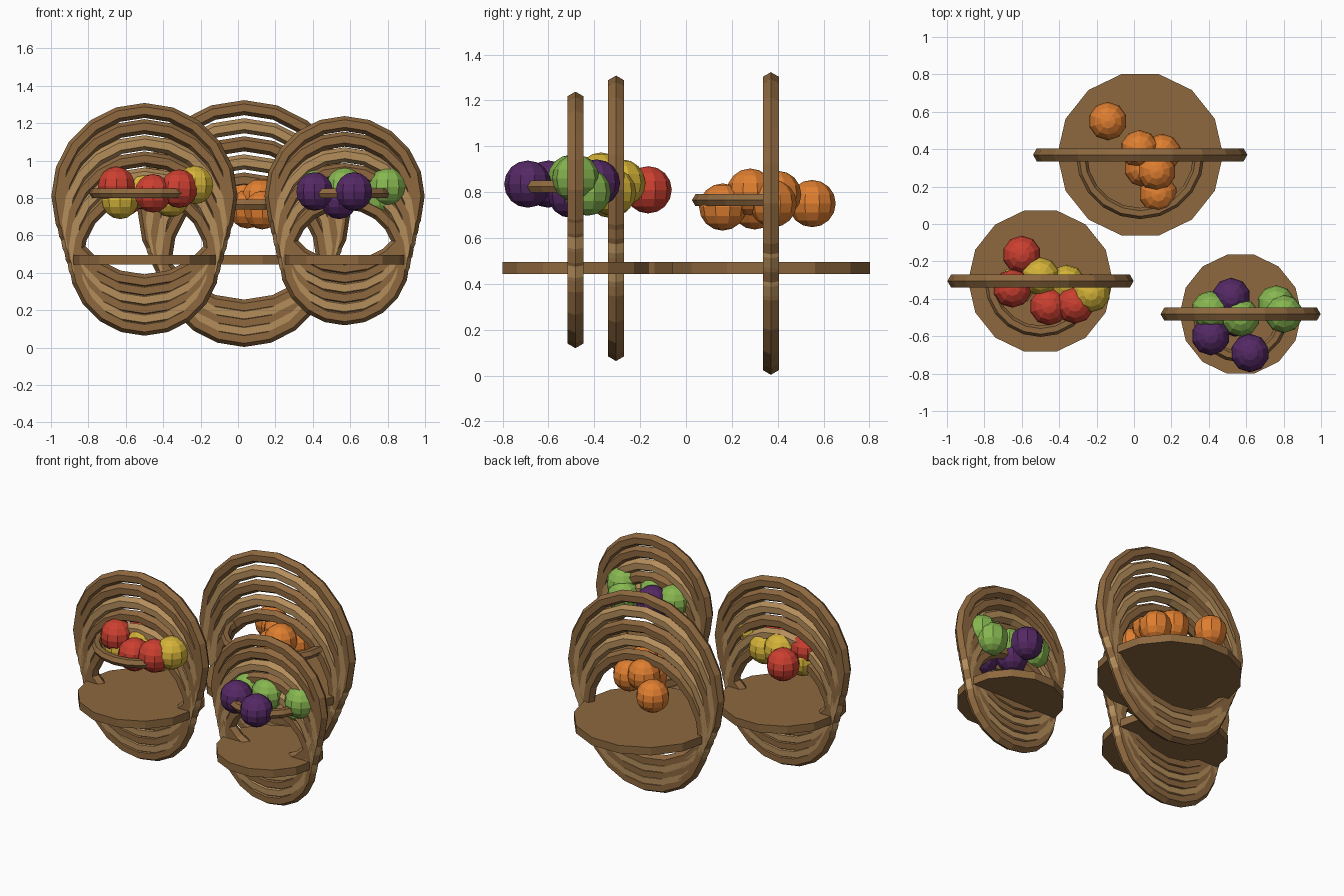
import bpy
import bmesh
from math import pi, cos, sin, radians
from mathutils import Matrix, Vector

cube = bpy.data.objects.get("Cube")
if cube:
    bpy.data.objects.remove(cube, do_unlink=True)


def material(name, rgb):
    m = bpy.data.materials.new(name)
    m.use_nodes = True
    m.diffuse_color = (*rgb, 1)
    bsdf = m.node_tree.nodes["Principled BSDF"]
    bsdf.inputs["Base Color"].default_value = (*rgb, 1)
    bsdf.inputs["Roughness"].default_value = 0.8
    return m


MATS = {
    "dark": material("dark wicker", (0.27, 0.14, 0.05)),
    "light": material("light wicker", (0.46, 0.27, 0.105)),
    "red": material("red fruit", (0.60, 0.05, 0.03)),
    "yellow": material("yellow fruit", (0.66, 0.45, 0.04)),
    "orange": material("orange fruit", (0.74, 0.21, 0.03)),
    "purple": material("purple fruit", (0.09, 0.022, 0.13)),
    "green": material("green fruit", (0.24, 0.47, 0.08)),
}


def add_object(name, bm, colour, location):
    bmesh.ops.recalc_face_normals(bm, faces=bm.faces)
    mesh = bpy.data.meshes.new(name)
    bm.to_mesh(mesh)
    bm.free()
    mesh.materials.append(MATS[colour])
    ob = bpy.data.objects.new(name, mesh)
    ob.location = location
    bpy.context.collection.objects.link(ob)
    return ob


def hoop(name, colour, location, radius, tube, steps, start=0, sweep=2 * pi, upright=True):
    """Six-sided tube bent round a circle, or round part of one."""
    bm = bmesh.new()
    closed = sweep > 6
    loops = []
    for i in range(steps if closed else steps + 1):
        a = start + sweep * i / steps
        loop = []
        for k in range(6):
            b = k * pi / 3
            rad = radius + tube * cos(b)
            side = tube * sin(b)
            u, v = rad * cos(a), rad * sin(a)
            loop.append(bm.verts.new((u, side, v) if upright else (u, v, side)))
        loops.append(loop)
    pairs = list(zip(loops, loops[1:]))
    if closed:
        pairs.append((loops[-1], loops[0]))
    for p, q in pairs:
        for k in range(6):
            n = (k + 1) % 6
            bm.faces.new((p[k], p[n], q[n], q[k]))
    if not closed:
        bm.faces.new(loops[0])
        bm.faces.new(loops[-1])
    return add_object(name, bm, colour, location)


def disc(name, location, radius):
    bm = bmesh.new()
    bmesh.ops.create_cone(bm, cap_ends=True, segments=14, radius1=radius, radius2=radius,
                          depth=0.052, matrix=Matrix.Rotation(radians(90), 4, "Z"))
    return add_object(name, bm, "dark", location)


def fruit(name, colour, location, radius=0.103):
    bm = bmesh.new()
    bmesh.ops.create_uvsphere(bm, u_segments=10, v_segments=8, radius=radius)
    return add_object(name, bm, colour, location)


BASE_Z = 0.47
TUBE = 0.04


def basket(name, x, y, outer, base, rings, height):
    disc(name + "_base", (x, y, BASE_Z), base)
    top = outer - TUBE
    # standing hoops grow wider as they climb
    for i in range(rings):
        t = i / (rings - 1)
        colour = "light" if i % 2 and i < rings - 1 else "dark"
        hoop(f"{name}_hoop_{i + 1}", colour, (x, y, BASE_Z + height * t),
             top * (0.8 + 0.2 * t), TUBE, 20)
    # flat half-round handle reaching forward
    hoop(name + "_handle", "dark", (x, y, BASE_Z + height + 0.015),
         outer * 0.6 - 0.03, 0.03, 10, pi, pi, upright=False)


basket("back_basket", 0.033, 0.37, 0.573, 0.443, 5, 0.28)
basket("right_basket", -0.50, -0.305, 0.498, 0.387, 6, 0.34)
basket("left_basket", 0.57, -0.482, 0.428, 0.326, 6, 0.34)

# Fruit piles
PILES = {
    "orange": [(-0.14, 0.55, 0.75), (0.03, 0.40, 0.79), (0.15, 0.38, 0.75),
               (0.05, 0.30, 0.74), (0.12, 0.28, 0.80), (0.13, 0.16, 0.735)],
    "red": [(-0.60, -0.165, 0.81), (-0.65, -0.345, 0.865),
            (-0.455, -0.44, 0.825), (-0.315, -0.43, 0.85)],
    "yellow": [(-0.23, -0.37, 0.87), (-0.50, -0.28, 0.84),
               (-0.36, -0.32, 0.80), (-0.63, -0.33, 0.79)],
    "purple": [(0.62, -0.69, 0.835), (0.41, -0.60, 0.835),
               (0.52, -0.39, 0.84), (0.54, -0.50, 0.79)],
    "green": [(0.76, -0.43, 0.80), (0.80, -0.48, 0.86),
              (0.41, -0.46, 0.85), (0.57, -0.50, 0.86)],
}
for colour, spots in PILES.items():
    for n, spot in enumerate(spots):
        fruit(f"{colour}_fruit_{n + 1}", colour, Vector(spot))
